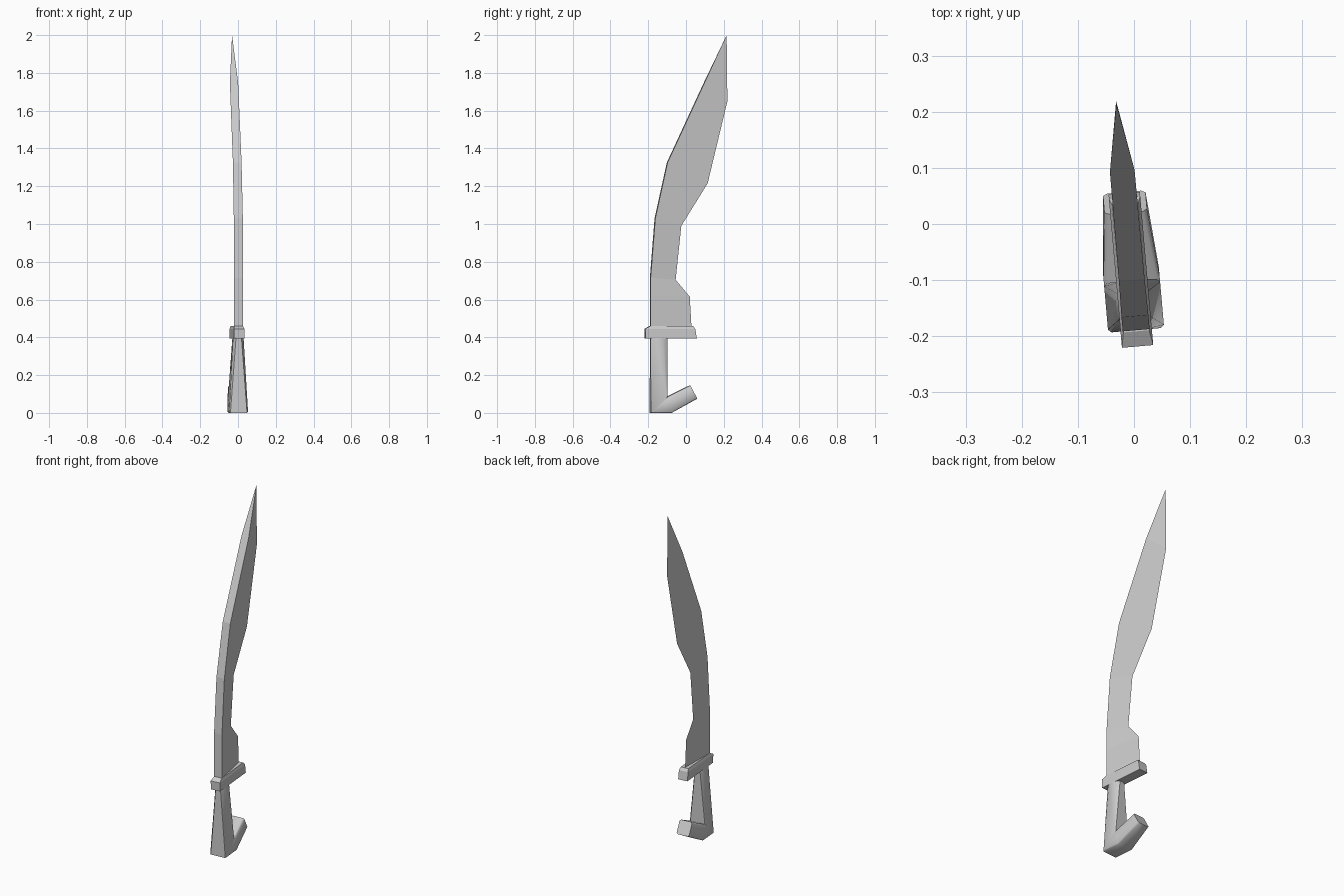
import bpy, math

if "Cube" in bpy.data.objects:
    bpy.data.objects.remove(bpy.data.objects["Cube"])


def loft(name, rings, smooth=False):
    """Skin a list of equal-sized vertex rings and cap both ends."""
    n = len(rings[0])
    verts = [p for r in rings for p in r]
    faces = [(i * n + j, i * n + (j + 1) % n, (i + 1) * n + (j + 1) % n, (i + 1) * n + j)
             for i in range(len(rings) - 1) for j in range(n)]
    faces += [tuple(reversed(range(n))), tuple(range(len(verts) - n, len(verts)))]
    mesh = bpy.data.meshes.new(name)
    mesh.from_pydata(verts, [], faces)
    ob = bpy.data.objects.new(name, mesh)
    bpy.context.collection.objects.link(ob)
    bpy.context.view_layer.objects.active = ob
    bpy.ops.object.select_all(action='DESELECT')
    ob.select_set(True)
    # clean up and make normals consistent
    bpy.ops.object.mode_set(mode='EDIT')
    bpy.ops.mesh.select_all(action='SELECT')
    bpy.ops.mesh.remove_doubles(threshold=0.0005)
    bpy.ops.mesh.normals_make_consistent(inside=False)
    bpy.ops.object.mode_set(mode='OBJECT')
    if smooth:
        bpy.ops.object.shade_smooth_by_angle(angle=math.radians(50))
    # the whole sword is turned slightly about the vertical
    ob.rotation_euler.z = math.radians(5)
    ob.location.x = -0.0127
    return ob


# Blade: flat spine tapering to a sharp edge, (y, z) pairs
spine = [(-.19, .44), (-.19, .615), (-.19, .715), (-.165, 1.03),
         (-.10, 1.325), (.095, 1.745), (.216, 2.0)]
edge = [(.03, .44), (.02, .615), (-.055, .705), (-.025, .99),
        (.115, 1.215), (.22, 1.65), (.216, 2.0)]
half = [.024, .024, .024, .024, .023, .022, 0]
loft("blade", [[(-h, *s), (h, *s), (0, *e)] for s, e, h in zip(spine, edge, half)])

# Guard: bar with a chamfered top
guard = []
for z, w, y0, y1 in [(.395, .028, -.217, .055), (.445, .028, -.219, .047), (.46, .023, -.192, .036)]:
    guard.append([(-w, y0, z), (w, y0, z), (w, y1, z), (-w, y1, z)])
loft("guard", guard)


# Grip: rounded at the guard, flaring to a squarer hooked pommel
def section(inner, outer, w, c):
    """Chamfered rectangle between two (y, z) points, half width w, chamfer fraction c."""
    pts = [(1 - c, 0), (1, c / 2), (1, 1 - c / 2), (1 - c, 1),
           (c - 1, 1), (-1, 1 - c / 2), (-1, c / 2), (c - 1, 0)]
    return [(x * w, outer[0] + (inner[0] - outer[0]) * t,
             outer[1] + (inner[1] - outer[1]) * t) for x, t in pts]


loft("grip", [
    section((-.10, .41), (-.19, .41), .027, .5),
    section((-.102, .085), (-.19, 0), .05, .12),
    section((-.096, .088), (-.08, 0), .05, .12),
    section((.02, .145), (.057, .075), .038, .2),
], smooth=True)
